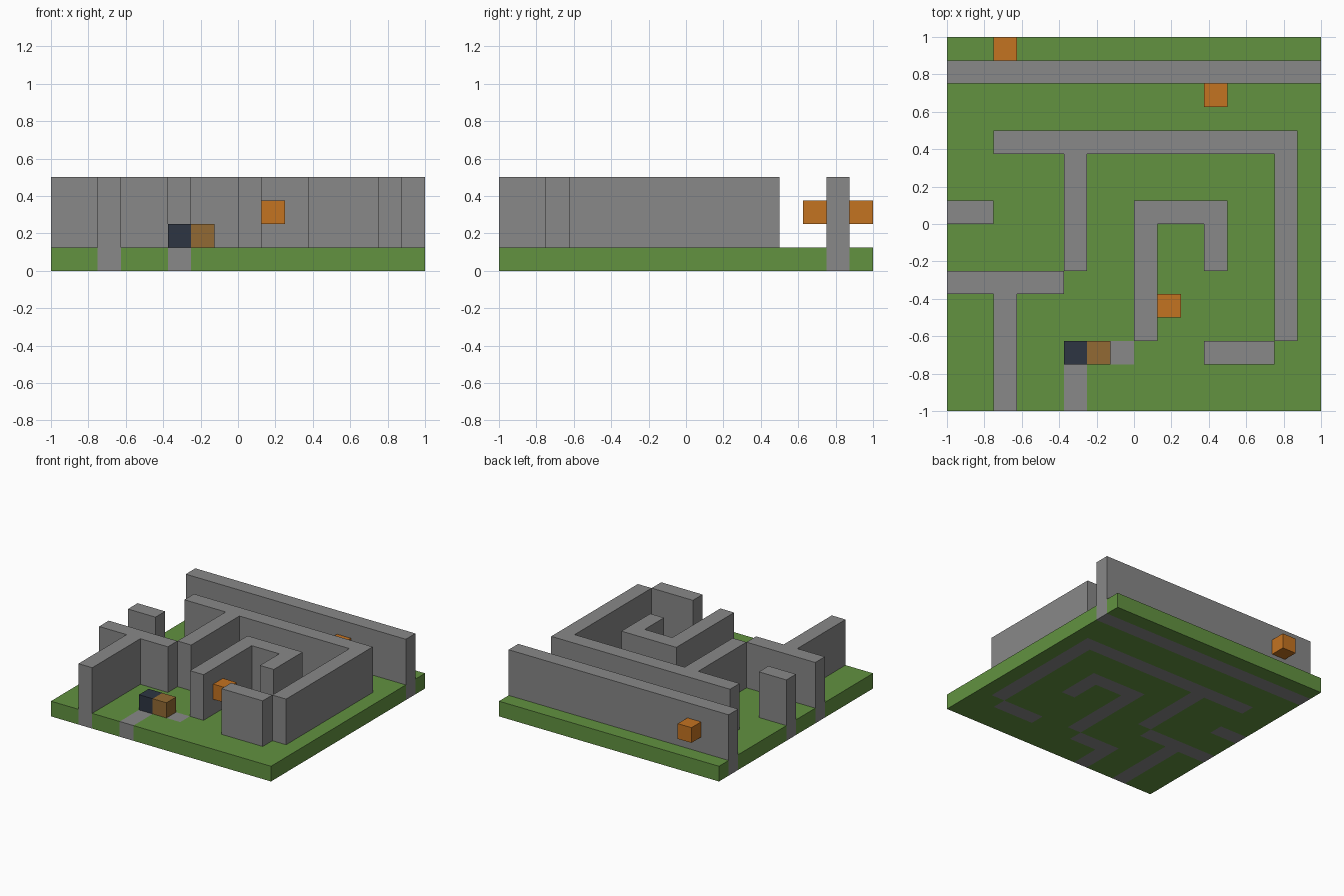
import bpy
import bmesh
from math import floor, radians
from mathutils import Vector

cube = bpy.data.objects.get("Cube")
if cube:
    bpy.data.objects.remove(cube, do_unlink=True)

N = 16           # blocks per side
S = 2 / N        # block size


def material(name, rgb):
    """Flat material from 0-255 display values, stored as linear."""
    col = [((c / 255 + 0.055) / 1.055) ** 2.4 for c in rgb] + [1.0]
    mat = bpy.data.materials.new(name)
    mat.use_nodes = True
    mat.diffuse_color = col
    bsdf = next(n for n in mat.node_tree.nodes if n.type == "BSDF_PRINCIPLED")
    bsdf.inputs["Base Color"].default_value = col
    bsdf.inputs["Roughness"].default_value = 1.0
    return mat


GRASS = material("grass green", (98, 146, 64))
STONE = material("stone grey", (136, 136, 136))
ORANGE = material("orange", (196, 115, 33))
BROWN = material("brown", (146, 106, 51))
NAVY = material("dark navy", (45, 53, 66))


def cells(rects):
    """Set of block columns covered by (column, row, width, depth) strips."""
    return {(i, j) for c, r, w, d in rects
            for i in range(c, c + w) for j in range(r, r + d)}


def cell_of(point):
    """Block column holding a point; outer sides belong to the edge block."""
    return tuple(min(N - 1, max(0, floor((v + 1) / S))) for v in point[:2])


def slab(keep, z, height):
    """Solid of the kept block columns, from z upward."""
    bm = bmesh.new()
    bmesh.ops.create_grid(bm, x_segments=N, y_segments=N, size=1)
    bmesh.ops.translate(bm, verts=bm.verts, vec=(0, 0, z))
    drop = [f for f in bm.faces if cell_of(f.calc_center_median()) not in keep]
    bmesh.ops.delete(bm, geom=drop, context="FACES")
    new = bmesh.ops.extrude_face_region(bm, geom=bm.faces[:], use_keep_orig=True)
    top = [v for v in new["geom"] if isinstance(v, bmesh.types.BMVert)]
    bmesh.ops.translate(bm, verts=top, vec=(0, 0, height))
    bmesh.ops.recalc_face_normals(bm, faces=bm.faces)
    return bm


def finish(bm, name, mats):
    """Merge coplanar faces of one colour and make the object."""
    bmesh.ops.dissolve_limit(bm, angle_limit=radians(1), verts=bm.verts,
                             edges=bm.edges, delimit={"MATERIAL"})
    bmesh.ops.triangulate(bm, faces=[f for f in bm.faces if len(f.verts) > 4])
    mesh = bpy.data.meshes.new(name)
    bm.to_mesh(mesh)
    bm.free()
    for mat in mats:
        mesh.materials.append(mat)
    obj = bpy.data.objects.new(name, mesh)
    bpy.context.collection.objects.link(obj)
    return obj


# Maze layout in block columns and rows
wall_cells = cells([
    (0, 14, 16, 1),                               # back wall
    (2, 11, 13, 1), (14, 3, 1, 9),                # outer corner
    (5, 6, 1, 5),                                 # spur
    (0, 8, 2, 1),                                 # left stub
    (0, 5, 5, 1), (2, 0, 1, 5),                   # front left walls
    (8, 8, 4, 1), (8, 3, 1, 6), (11, 6, 1, 3),    # inner hook
    (11, 2, 3, 1),                                # front wall
])
path_cells = cells([(5, 0, 1, 3), (5, 2, 3, 1)])
paved = wall_cells | path_cells

# Ground, with stone blocks set into the grass
ground = slab(cells([(0, 0, N, N)]), 0, S)
covered = []
for f in ground.faces:
    centre = f.calc_center_median()
    cell = cell_of(centre)
    f.material_index = int(cell in paved)
    if f.normal.z > 0.5 and cell in wall_cells:
        covered.append(f)
bmesh.ops.delete(ground, geom=covered, context="FACES")
finish(ground, "ground", [GRASS, STONE])

# Walls, open underneath where they join the ground
walls = slab(wall_cells, S, 3 * S)
bmesh.ops.delete(walls, geom=[f for f in walls.faces if f.normal.z < -0.5],
                 context="FACES")
finish(walls, "maze_walls", [STONE])


# Single blocks
def block(name, cell, mat):
    bm = bmesh.new()
    bmesh.ops.create_cube(bm, size=S)
    centre = (Vector(cell) + Vector((0.5, 0.5, 0.5))) * S - Vector((1, 1, 0))
    bmesh.ops.translate(bm, verts=bm.verts, vec=centre)
    finish(bm, name, [mat])


block("navy_block", (5, 2, 1), NAVY)
block("brown_block", (6, 2, 1), BROWN)
block("inner_lamp", (9, 4, 2), ORANGE)
block("back_wall_lamp_front", (11, 13, 2), ORANGE)
block("back_wall_lamp_rear", (2, 15, 2), ORANGE)
